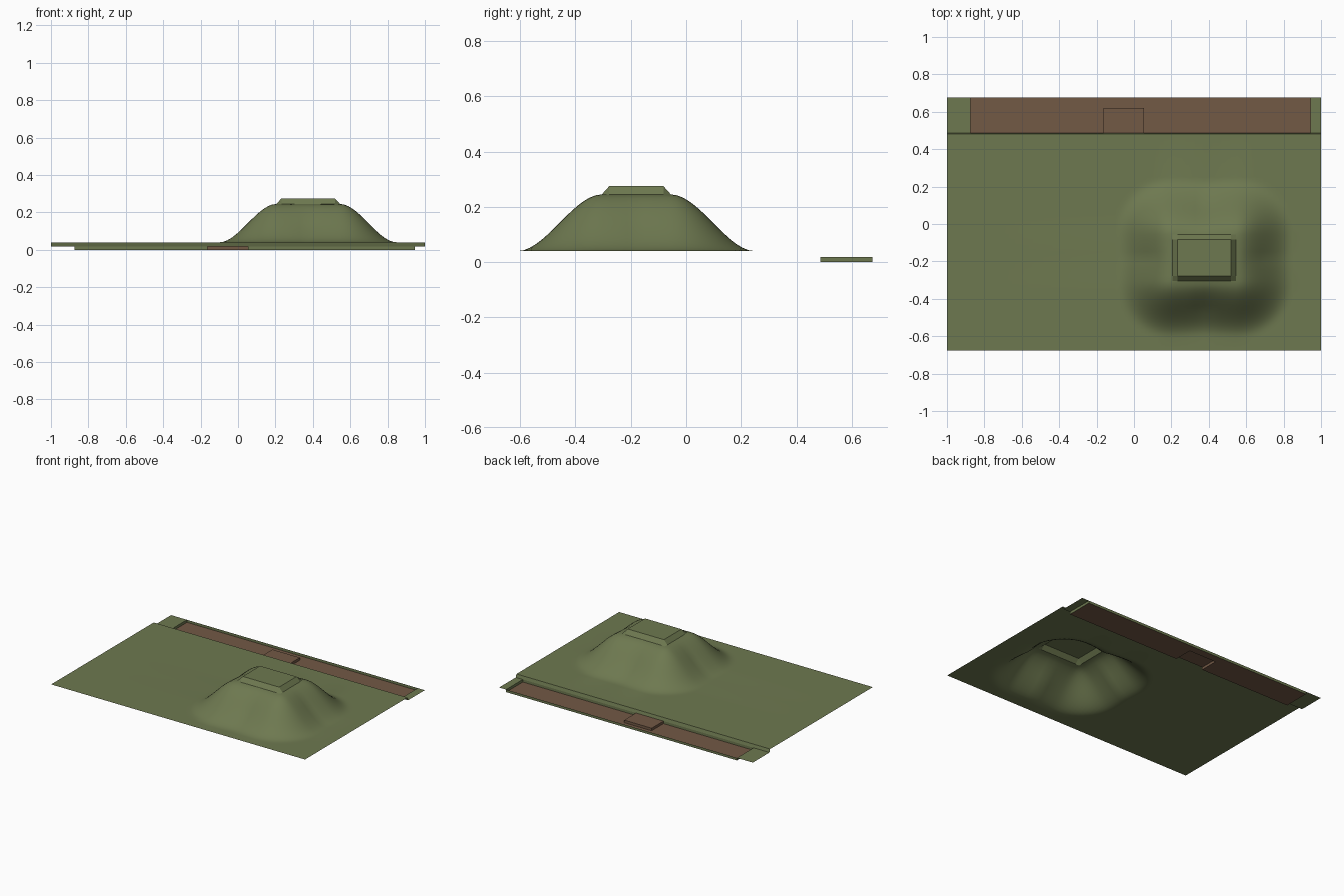
import bpy, bmesh, math

if "Cube" in bpy.data.objects:
    bpy.data.objects.remove(bpy.data.objects["Cube"])

Z_GROUND, Z_LOW = 0.04, 0.018
HX, HY = (0.205, 0.545), (-0.305, -0.055)      # foot of the summit block
TRENCH_X, TRENCH_Y = (-0.875, 0.945), (0.487, 0.675)
REACH = 0.305                                   # width of the hill slope


def material(name, color):
    m = bpy.data.materials.new(name)
    m.diffuse_color = color
    m.use_nodes = True
    m.node_tree.nodes["Principled BSDF"].inputs["Base Color"].default_value = m.diffuse_color
    return m


grass = material("grass", (0.155, 0.19, 0.08, 1))
earth = material("earth", (0.17, 0.10, 0.06, 1))


def span(a, b, n):
    return [a + (b - a) * i / n for i in range(n + 1)]


def make_object(name, bm, mat):
    mesh = bpy.data.meshes.new(name)
    bm.to_mesh(mesh)
    bm.free()
    mesh.materials.append(mat)
    ob = bpy.data.objects.new(name, mesh)
    bpy.context.collection.objects.link(ob)
    return ob


def quads(name, faces, mat):
    bm = bmesh.new()
    for f in faces:
        bm.faces.new([bm.verts.new(p) for p in f])
    bmesh.ops.remove_doubles(bm, verts=bm.verts, dist=1e-5)
    return make_object(name, bm, mat)


def height(x, y):
    if y > 0.484:
        return Z_LOW
    dx = max(HX[0] - x, x - HX[1])
    dy = max(HY[0] - y, y - HY[1])
    if max(dx, dy) < 1e-6:                      # summit block with sloped sides
        return 0.275 if max(dx, dy) < -0.01 else 0.245
    d = math.hypot(max(dx, 0), max(dy, 0))
    corner = min(math.hypot(x - cx, y - cy) for cx in HX for cy in HY)
    # corners bulge slightly; the blend fades in away from the block
    k = 0.3 * min(1, d / 0.15)
    t = max(0, 1 - ((1 - k) * d + k * corner) / REACH)
    return Z_GROUND + 0.205 * t * t * (3 - 2 * t)


# terrain: smooth hill on flat ground, stepping down at the back
def axis(lo, hi, extra):
    inset = 0.027
    vals = span(lo - REACH, lo, 14) + span(lo + inset, hi - inset, 6) + span(hi, hi + REACH, 14)
    return sorted(set(round(v, 5) for v in vals + extra))


xs = axis(*HX, [-1, TRENCH_X[0], TRENCH_X[1], 1])
ys = axis(*HY, [-0.675, 0.48, TRENCH_Y[0], 0.675])
bm = bmesh.new()
grid = [[bm.verts.new((x, y, height(x, y))) for x in xs] for y in ys]
for j in range(len(ys) - 1):
    for i in range(len(xs) - 1):
        in_trench = ys[j] >= TRENCH_Y[0] and TRENCH_X[0] <= xs[i] < TRENCH_X[1]
        if not in_trench:
            bm.faces.new((grid[j][i], grid[j][i + 1], grid[j + 1][i + 1], grid[j + 1][i]))
loose = [v for v in bm.verts if not v.link_faces]
bmesh.ops.delete(bm, geom=loose, context='VERTS')
terrain = make_object("terrain", bm, grass)
bpy.context.view_layer.objects.active = terrain
terrain.select_set(True)
bpy.ops.object.shade_smooth_by_angle(angle=math.radians(25))


def wall(x0, y0, x1, y1, z0=0, z1=Z_LOW):
    return [(x0, y0, z0), (x1, y1, z0), (x1, y1, z1), (x0, y0, z1)]


def flat(x0, y0, x1, y1, z):
    return [(x0, y0, z), (x1, y0, z), (x1, y1, z), (x0, y1, z)]


(x0, x1), (y0, y1) = TRENCH_X, TRENCH_Y
sx0, sx1, sy = -0.163, 0.053, 0.62              # raised step in the trench

# trench walls, facing inward
quads("trench_walls", [
    wall(sx0, y0, x0, y0), wall(x1, y0, sx1, y0),
    wall(x0, y1, x1, y1)[::1], wall(x0, y0, x0, y1), wall(x1, y1, x1, y0),
], grass)

# trench floor, open beneath the step
quads("trench_floor", [
    flat(x0, y0, sx0, y1, 0), flat(sx1, y0, x1, y1, 0), flat(sx0, sy, sx1, y1, 0),
], earth)

# raised step
quads("trench_step", [
    flat(sx0, y0, sx1, sy, Z_LOW),
    wall(sx1, sy, sx0, sy), wall(sx0, sy, sx0, y0), wall(sx1, y0, sx1, sy),
], earth)
